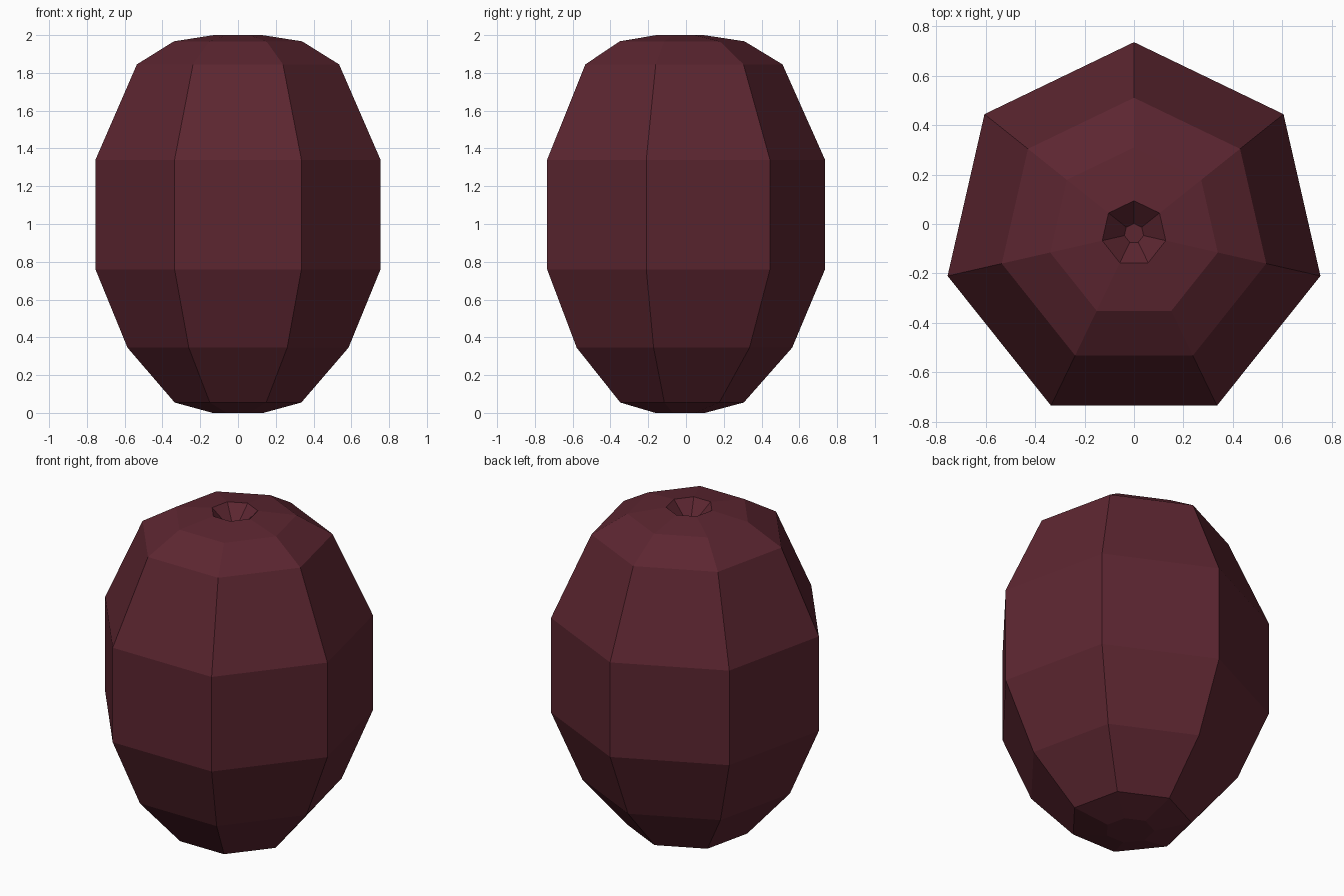
import bpy, bmesh, math

if "Cube" in bpy.data.objects:
    bpy.data.objects.remove(bpy.data.objects["Cube"])

SIDES, CY = 7, -0.038

# Fruit profile: (radius, height) from the base up and into the stem dimple
profile = [(0.138, 0), (0.344, 0.055), (0.60, 0.345), (0.774, 0.76),
           (0.774, 1.34), (0.549, 1.845), (0.348, 1.967), (0.132, 2.0),
           (0.04, 1.91)]

skin = bpy.data.materials.new("dark plum red")
skin.diffuse_color = (0.107, 0.019, 0.030, 1)
skin.use_nodes = True
skin.node_tree.nodes["Principled BSDF"].inputs["Base Color"].default_value = skin.diffuse_color

# Heptagonal rings, with one corner pointing to the back
bm = bmesh.new()
rings = []
for r, z in profile:
    angles = [math.pi / 2 + math.tau * i / SIDES for i in range(SIDES)]
    rings.append([bm.verts.new((r * math.cos(a), CY + r * math.sin(a), z)) for a in angles])
for low, high in zip(rings, rings[1:]):
    for i in range(SIDES):
        j = (i + 1) % SIDES
        bm.faces.new((low[i], low[j], high[j], high[i]))

# Base and dimple floor
bm.faces.new(rings[0][::-1])
bm.faces.new(rings[-1])

mesh = bpy.data.meshes.new("fruit_body")
bm.to_mesh(mesh)
bm.free()
mesh.materials.append(skin)
bpy.context.collection.objects.link(bpy.data.objects.new("fruit_body", mesh))
